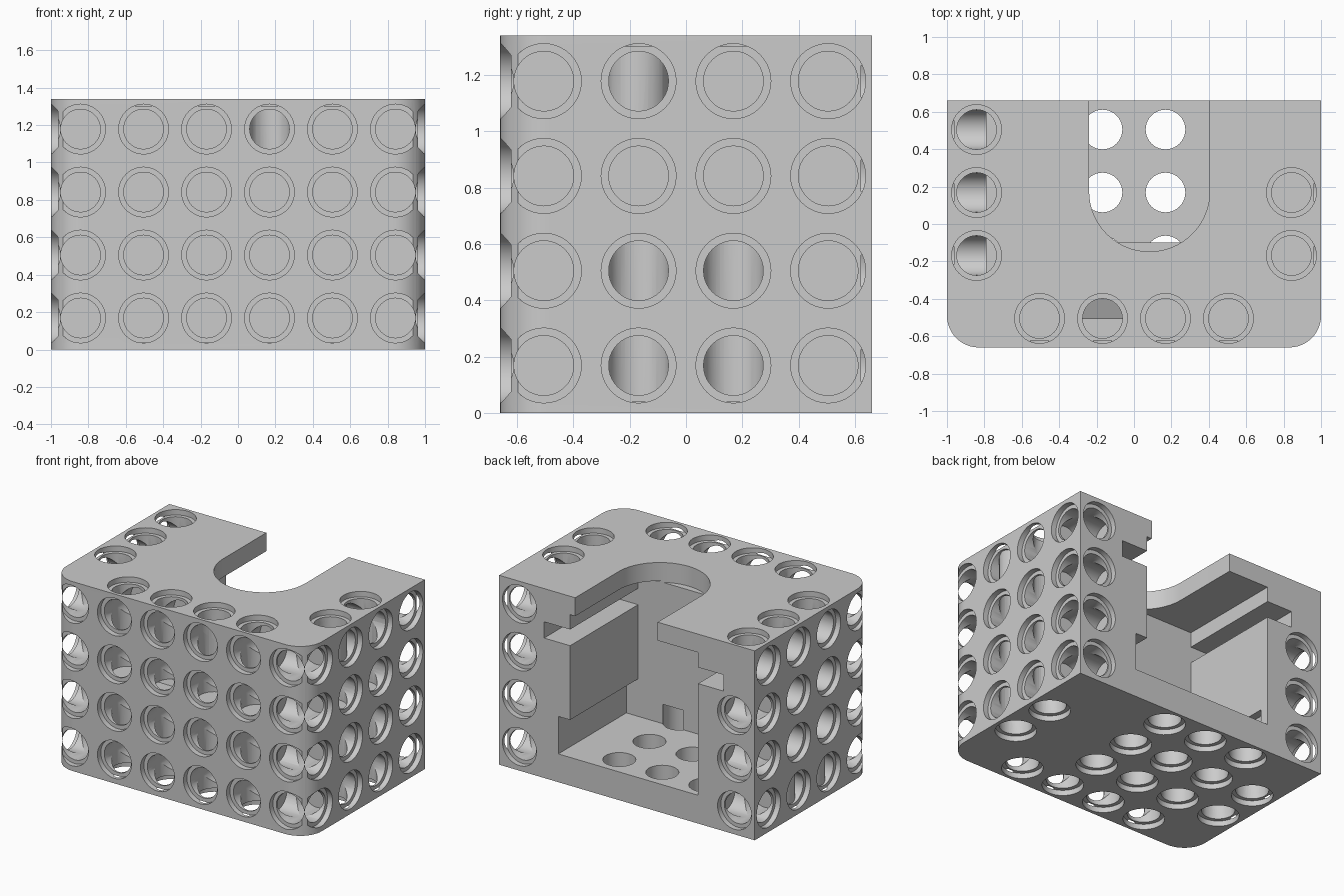
import bpy, bmesh, math
from mathutils import Vector

if "Cube" in bpy.data.objects:
    bpy.data.objects.remove(bpy.data.objects["Cube"], do_unlink=True)

PITCH = 0.3367
HX, HY, H = 1.0, 0.66, 1.34
XS = [PITCH * (i - 2.5) for i in range(6)]
YS = [PITCH * (i - 1.5) for i in range(4)]
ZS = [PITCH * (i + 0.5) for i in range(4)]
HOLE_R, RIM_R, RIM_D = 0.106, 0.133, 0.038
DEEP, SHALLOW, THROUGH = 0.337, 0.21, 0.72

grey = bpy.data.materials.new("light grey")
grey.use_nodes = True
grey.diffuse_color = (0.6, 0.6, 0.6, 1)
grey.node_tree.nodes["Principled BSDF"].inputs["Base Color"].default_value = (0.6, 0.6, 0.6, 1)


def to_object(name, bm):
    bmesh.ops.recalc_face_normals(bm, faces=bm.faces)
    me = bpy.data.meshes.new(name)
    bm.to_mesh(me)
    bm.free()
    ob = bpy.data.objects.new(name, me)
    bpy.context.collection.objects.link(ob)
    me.materials.append(grey)
    return ob


def prism(name, outline, offset):
    """Extrude a closed outline of 3D points along an offset."""
    bm = bmesh.new()
    face = bm.faces.new([bm.verts.new(p) for p in outline])
    ext = bmesh.ops.extrude_face_region(bm, geom=[face])
    moved = [v for v in ext["geom"] if isinstance(v, bmesh.types.BMVert)]
    bmesh.ops.translate(bm, verts=moved, vec=offset)
    return to_object(name, bm)


def arc(cx, cy, r, a0, a1, n, z):
    angles = [math.radians(a0 + (a1 - a0) * i / n) for i in range(n + 1)]
    return [(cx + r * math.cos(a), cy + r * math.sin(a), z) for a in angles]


def add_hole(bm, point, inward, depth, seg=40):
    """Stepped pin: wide shallow rim, then a narrower bore."""
    rot = Vector(inward).to_track_quat('Z', 'Y')
    profile = [(RIM_R, -0.1), (RIM_R, RIM_D), (HOLE_R, RIM_D), (HOLE_R, depth)]
    rings = []
    for r, d in profile:
        rings.append([bm.verts.new(Vector(point) + rot @ Vector(
            (r * math.cos(math.tau * i / seg), r * math.sin(math.tau * i / seg), d)))
            for i in range(seg)])
    for a, b in zip(rings, rings[1:]):
        for i in range(seg):
            j = (i + 1) % seg
            bm.faces.new((a[i], a[j], b[j], b[i]))
    bm.faces.new(rings[0])
    bm.faces.new(rings[-1])


def cut(body, cutter):
    cutter.hide_render = True
    mod = body.modifiers.new("cut", 'BOOLEAN')
    mod.operation = 'DIFFERENCE'
    mod.solver = 'EXACT'
    mod.object = cutter
    bpy.context.view_layer.objects.active = body
    bpy.ops.object.modifier_apply(modifier=mod.name)
    bpy.data.objects.remove(cutter, do_unlink=True)


# Block with rounded front corners
R = 0.17
outline = ([(HX, HY, 0), (-HX, HY, 0)]
           + arc(-HX + R, -HY + R, R, 180, 270, 12, 0)
           + arc(HX - R, -HY + R, R, 270, 360, 12, 0))
body = prism("housing_block", outline, (0, 0, H))

# Stepped cavity open at the back, with side grooves
section = [(0.537, 0.2), (0.537, 0.465), (0.445, 0.465), (0.445, 0.99), (0.648, 0.99),
           (0.648, 1.105), (0.445, 1.105), (0.445, 1.21), (-0.557, 1.21), (-0.557, 1.105),
           (-0.757, 1.105), (-0.757, 0.99), (-0.557, 0.99), (-0.557, 0.2)]
cut(body, prism("cavity_cutter", [(x, -0.1, z) for x, z in section], (0, 1, 0)))

# Round-ended slot through the lid
slot = [(0.405, 0.8, 1.2), (-0.24, 0.8, 1.2)] + arc(0.0825, 0.175, 0.3225, 180, 360, 32, 1.2)
cut(body, prism("slot_cutter", slot, (0, 0, 0.3)))

# Pin holes, one group for each face: (point, depth)
left_x, right_x, top_z = XS[0], XS[5], ZS[3]
mid_y = YS[1:3]
through = [(x, YS[0]) for x in XS[1:5]] + [(right_x, y) for y in mid_y]
groups = {
    (0, 1, 0): [((x, -HY, z), DEEP) for x in XS for z in ZS],
    (0, -1, 0): [((x, HY, z), DEEP) for x in (left_x, right_x) for z in ZS
                 if (x, z) != (left_x, top_z)],
    (-1, 0, 0): [((HX, y, z), DEEP) for y in YS for z in ZS],
    (1, 0, 0): [((-HX, y, z), SHALLOW if z == top_z else DEEP) for y in YS for z in ZS],
    (0, 0, -1): [((x, y, H), THROUGH) for x, y in through]
    + [((left_x, y, H), PITCH / 2) for y in YS[1:]],
    (0, 0, 1): [((x, y, 0), THROUGH) for x, y in through]
    + [((left_x, y, 0), DEEP) for y in mid_y]
    + [((x, y, 0), DEEP) for x in XS[1:4] for y in YS[1:]],
}
for inward, holes in groups.items():
    bm = bmesh.new()
    for point, depth in holes:
        add_hole(bm, point, inward, depth)
    cut(body, to_object("hole_cutter", bm))

# Smooth bores and corners, crisp edges
bpy.ops.object.select_all(action='DESELECT')
body.select_set(True)
bpy.context.view_layer.objects.active = body
bpy.ops.object.shade_smooth_by_angle(angle=math.radians(30))
